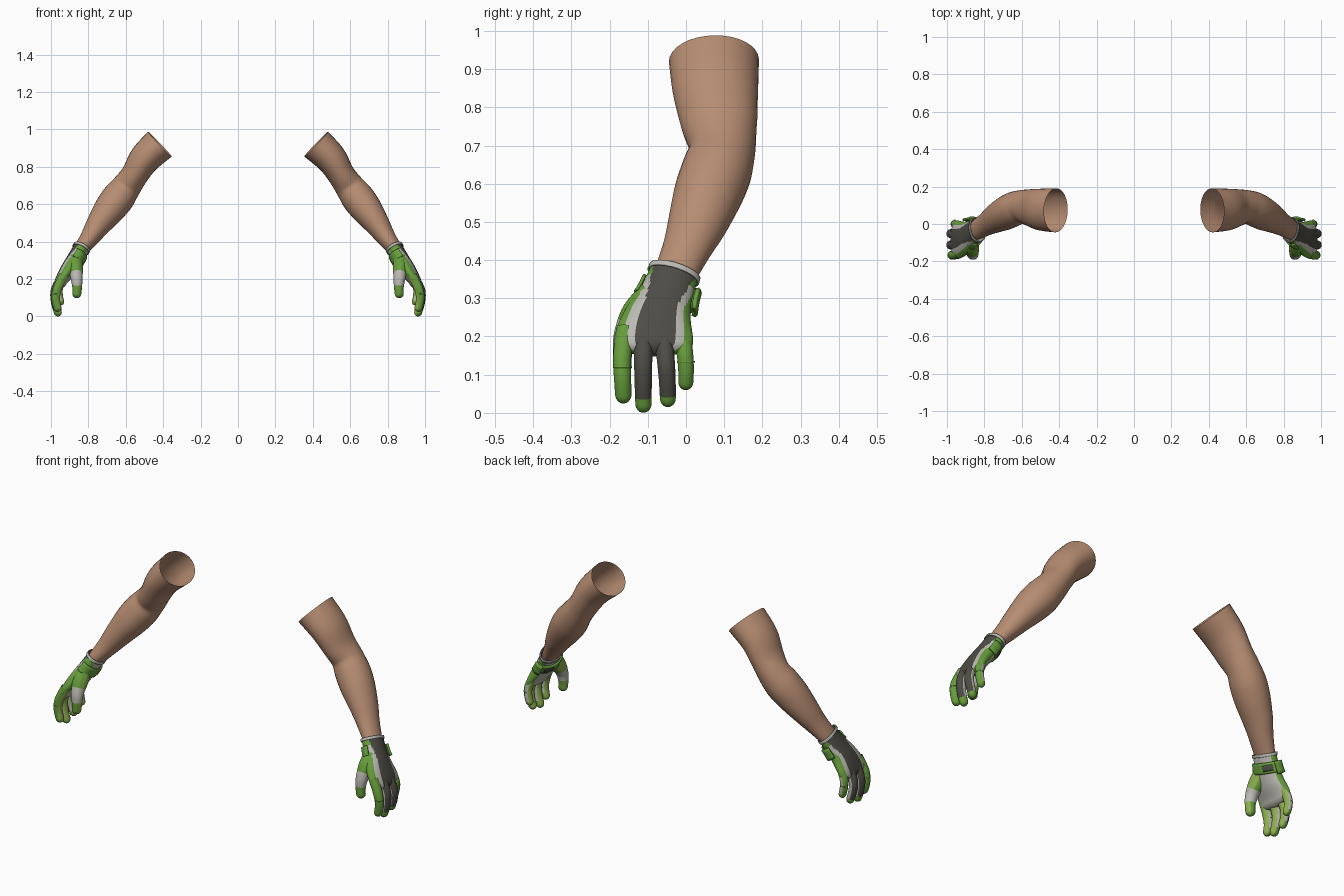
import bpy, bmesh, math
from mathutils import Vector

if "Cube" in bpy.data.objects:
    bpy.data.objects.remove(bpy.data.objects["Cube"])

COLORS = {
    "skin": (0.47, 0.265, 0.168),
    "glove_green": (0.135, 0.34, 0.045),
    "glove_lime": (0.27, 0.42, 0.08),
    "glove_dark": (0.075, 0.072, 0.06),
    "glove_light": (0.50, 0.49, 0.45),
}
NAMES = list(COLORS)
SKIN, GREEN, LIME, DARK, LIGHT = range(5)
MATS = []
for name, c in COLORS.items():
    m = bpy.data.materials.new(name)
    m.diffuse_color = (*c, 1)
    m.use_nodes = True
    m.node_tree.nodes["Principled BSDF"].inputs["Base Color"].default_value = m.diffuse_color
    MATS.append(m)


def spline(pts, u):
    """Catmull-Rom sample of a list of tuples, u in 0..1"""
    n = len(pts) - 1
    i = min(int(u * n), n - 1)
    t = u * n - i
    p1, p2 = Vector(pts[i]), Vector(pts[i + 1])
    p0 = Vector(pts[i - 1]) if i > 0 else 2 * p1 - p2
    p3 = Vector(pts[i + 2]) if i + 2 <= n else 2 * p2 - p1
    return 0.5 * (2 * p1 + (p2 - p0) * t + (2 * p0 - 5 * p1 + 4 * p2 - p3) * t * t
                  + (3 * p1 - p0 - 3 * p2 + p3) * t ** 3)


def loft(name, secs, color, rings=24, segs=32, tip=0.0, arc=(0, 360), span=(0, 1), grow=0.0, thick=0.0):
    """Tube through sections (x, y, z, half depth, half width).
    Angle 0 faces the back of the hand, 90 faces +y. tip rounds the far end."""
    bm = bmesh.new()
    full = arc[1] - arc[0] == 360
    cols = segs if full else segs + 1
    us = []
    for i in range(rings + 1):
        t = i / rings
        if tip:
            t = math.sin(t * math.pi / 2)
        us.append(span[0] + (span[1] - span[0]) * t)
    end = Vector(secs[-1][:3])
    grid, mids = [], []
    for u in us:
        s = spline(secs, u)
        p = Vector(s[:3])
        e = 0.01
        t = Vector((spline(secs, min(u + e, 1)) - spline(secs, max(u - e, 0)))[:3]).normalized()
        b = Vector((0, 1, 0))
        b = (b - t * b.dot(t)).normalized()
        a = t.cross(b)
        k = 1.0
        if tip:
            d = (end - p).length
            if d < tip:
                k = max(math.sqrt(max(0, 1 - (1 - d / tip) ** 2)), 0.03)
        row = []
        for j in range(cols):
            th = math.radians(arc[0] + (arc[1] - arc[0]) * j / segs)
            row.append(bm.verts.new(p + a * math.cos(th) * (s[3] + grow) * k
                                    + b * math.sin(th) * (s[4] + grow) * k))
        grid.append(row)
    for i in range(rings):
        um = (us[i] + us[i + 1]) / 2
        zc = spline(secs, um)[2]
        for j in range(segs):
            j2 = (j + 1) % cols
            f = bm.faces.new((grid[i][j], grid[i + 1][j], grid[i + 1][j2], grid[i][j2]))
            th = math.radians(arc[0] + (arc[1] - arc[0]) * (j + 0.5) / segs)
            f.material_index = color(um, zc, math.cos(th), math.sin(th)) if callable(color) else color
            f.smooth = True
    if tip:
        f = bm.faces.new(grid[-1][::-1])
        f.smooth = True
        f.material_index = grid[-1][0].link_faces[0].material_index
    me = bpy.data.meshes.new(name)
    bm.to_mesh(me)
    bm.free()
    for m in MATS:
        me.materials.append(m)
    ob = bpy.data.objects.new(name, me)
    bpy.context.collection.objects.link(ob)
    if thick:
        sol = ob.modifiers.new("thickness", 'SOLIDIFY')
        sol.thickness = thick
        sol.offset = 1
    mir = ob.modifiers.new("both_sides", 'MIRROR')
    mir.use_mirror_merge = False
    return ob


# Bare arm, open at the upper end
loft("arm", [
    (.418, .073, .922, .092, .118), (.497, .077, .845, .084, .112),
    (.553, .087, .757, .073, .100), (.598, .095, .692, .079, .087),
    (.640, .081, .635, .088, .092), (.687, .058, .573, .084, .090),
    (.742, .030, .497, .068, .078), (.787, .002, .430, .053, .064),
    (.832, -.026, .368, .041, .056), (.850, -.038, .340, .036, .050)],
    SKIN, rings=45, segs=32)

# Glove body
PALM = [
    (.834, -.029, .370, .043, .064), (.872, -.053, .305, .044, .071),
    (.908, -.074, .248, .043, .090), (.943, -.084, .195, .034, .103),
    (.962, -.086, .150, .027, .096)]


def palm_color(u, z, c, s):
    lim = max(0.48, 0.92 - 1.1 * u)
    if c > 0 and -lim < s < lim + 0.05:
        return DARK
    if c > 0 and abs(s) < lim + 0.27 and u > 0.12:
        return LIGHT
    if c < -0.45 and s > -0.75:
        return LIGHT
    return GREEN


loft("glove_body", PALM, palm_color, rings=36, segs=64, tip=.03)
loft("cuff_rim", PALM, LIGHT, rings=3, segs=40, span=(0, .045), grow=.001, thick=.005)
loft("wrist_strap", PALM, GREEN, rings=5, segs=36, arc=(75, 290), span=(.13, .30), grow=.002, thick=.008)
loft("strap_tab", PALM, GREEN, rings=4, segs=10, arc=(68, 112), span=(.13, .33), grow=.009, thick=.011)
loft("strap_patch", PALM, DARK, rings=3, segs=10, arc=(125, 165), span=(.17, .26), grow=.0105, thick=.002)


# Fingers: coloured back, light sides, lime inner face, green tip
def finger_color(back, tip_z, front=LIGHT):
    def rule(u, z, c, s):
        if z < tip_z:
            return GREEN if c > -0.35 else LIME
        if c < -0.45:
            return LIME
        if c > 0.3:
            return back
        return front if s < 0 else LIGHT
    return rule


def finger(name, pts, r, rule):
    secs = [(*p, r * k, r * k) for p, k in zip(pts, (1.12, 1.06, 1.0, .92))]
    loft(name, secs, rule, rings=26, segs=24, tip=r)


finger("index_finger", [(.932, -.158, .220), (.966, -.167, .148), (.974, -.166, .090), (.960, -.163, .025)],
       .0225, finger_color(GREEN, .06, GREEN))
finger("middle_finger", [(.940, -.110, .215), (.977, -.112, .140), (.977, -.112, .075), (.957, -.111, .001)],
       .0225, finger_color(DARK, .042))
finger("ring_finger", [(.940, -.060, .215), (.977, -.053, .140), (.977, -.049, .085), (.957, -.047, .016)],
       .0220, finger_color(DARK, .048))
finger("little_finger", [(.920, -.014, .235), (.954, -.004, .165), (.957, .000, .115), (.943, -.001, .060)],
       .0205, finger_color(GREEN, .085))


# Thumb with a light middle joint
def thumb_color(u, z, c, s):
    if .165 < z < .232:
        return LIGHT
    return LIME if c < -0.6 and s > -.6 else GREEN


loft("thumb", [
    (.868, -.085, .310, .036, .040), (.867, -.128, .258, .038, .042),
    (.863, -.158, .205, .032, .031), (.860, -.166, .155, .026, .025),
    (.864, -.166, .098, .023, .023)],
    thumb_color, rings=32, segs=32, tip=.023)

# Raised seams where the finger sleeves meet the tips
for nm, x, y, z, r in (("index_seam", .972, -.1665, .122, .0236), ("little_seam", .957, 0, .136, .0222)):
    loft(nm, [(x, y, z, r, r), (x, y, z - .004, r, r)], GREEN, rings=1, segs=20, arc=(-100, 100), thick=.001)
